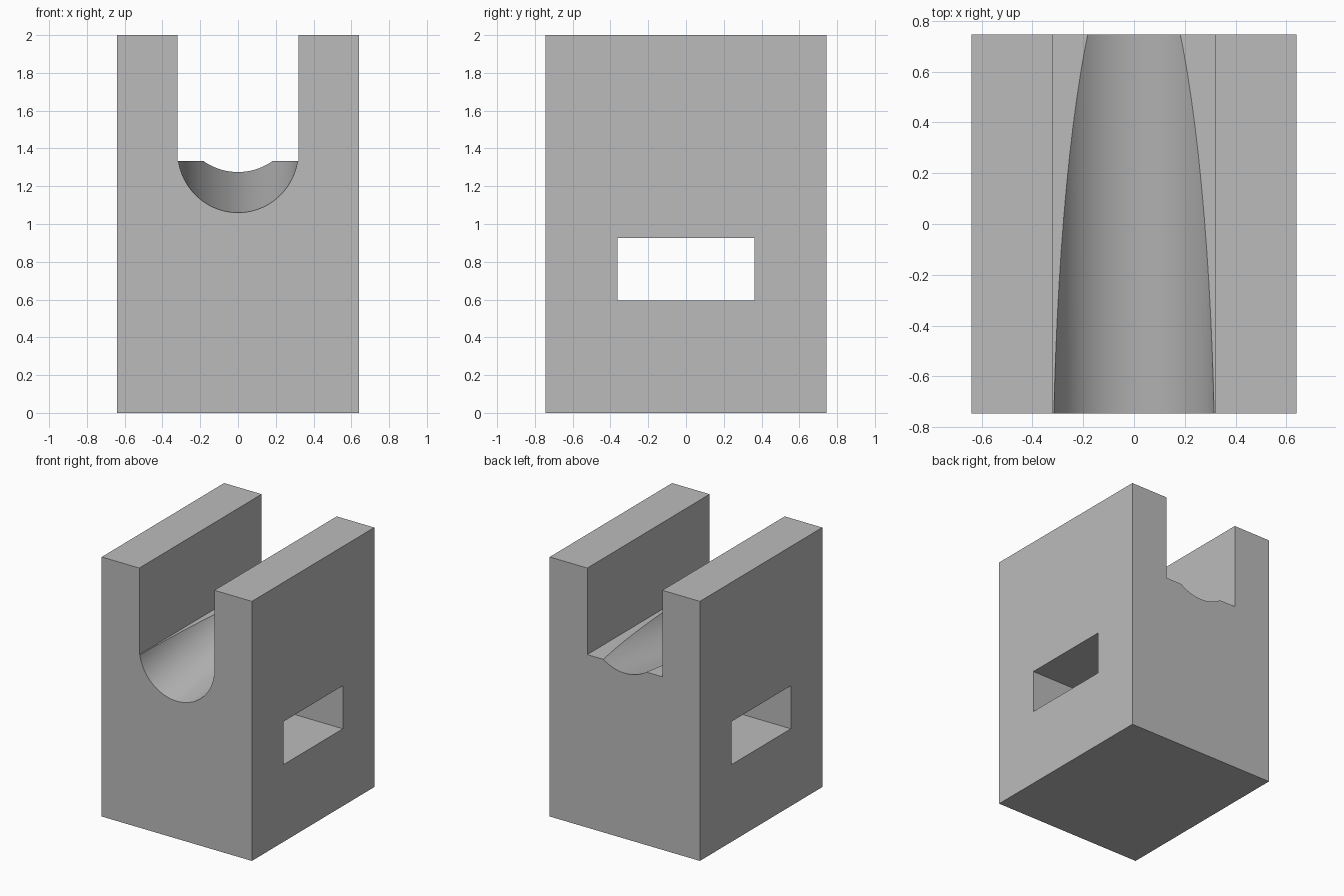
import bpy
import math

default_cube = bpy.data.objects.get("Cube")
if default_cube:
    bpy.data.objects.remove(default_cube, do_unlink=True)

grey = bpy.data.materials.new("plain grey")
grey.use_nodes = True
colour = (0.5, 0.5, 0.5, 1)
grey.diffuse_color = colour
grey.node_tree.nodes["Principled BSDF"].inputs["Base Color"].default_value = colour


def box(name, x, y, z):
    """Box spanning three (low, high) ranges."""
    spans = (x, y, z)
    bpy.ops.mesh.primitive_cube_add(size=1, location=[(a + b) / 2 for a, b in spans])
    obj = bpy.context.object
    obj.name = name
    obj.scale = [b - a for a, b in spans]
    bpy.ops.object.transform_apply(location=True, rotation=True, scale=True)
    obj.data.materials.append(grey)
    return obj


def cut(target, cutter):
    """Subtract the cutter, then discard it."""
    cutter.hide_render = True
    mod = target.modifiers.new("cut", 'BOOLEAN')
    mod.operation = 'DIFFERENCE'
    mod.solver = 'EXACT'
    mod.object = cutter
    bpy.ops.object.select_all(action='DESELECT')
    target.select_set(True)
    bpy.context.view_layer.objects.active = target
    bpy.ops.object.modifier_apply(modifier=mod.name)
    bpy.data.objects.remove(cutter, do_unlink=True)


# Solid block
block = box("slotted_block", (-0.64, 0.64), (-0.745, 0.745), (0, 2))

# Open slot between the two uprights
cut(block, box("slot_cutter", (-0.32, 0.32), (-1, 1), (1.333, 2.5)))

# Rectangular window through both sides
cut(block, box("window_cutter", (-1, 1), (-0.363, 0.363), (0.595, 0.927)))

# Round groove in the slot floor, rising towards the back
front_bottom, back_bottom, radius = 1.06, 1.275, 0.319
tilt = math.atan2(back_bottom - front_bottom, 1.49)
axis_height = (front_bottom + back_bottom) / 2 + radius / math.cos(tilt)
bpy.ops.mesh.primitive_cylinder_add(
    vertices=96, radius=radius, depth=3,
    location=(0, 0, axis_height), rotation=(tilt - math.pi / 2, 0, 0))
groove = bpy.context.object
groove.name = "groove_cutter"
groove.data.materials.append(grey)
cut(block, groove)

bpy.ops.object.shade_smooth_by_angle(angle=math.radians(20))
